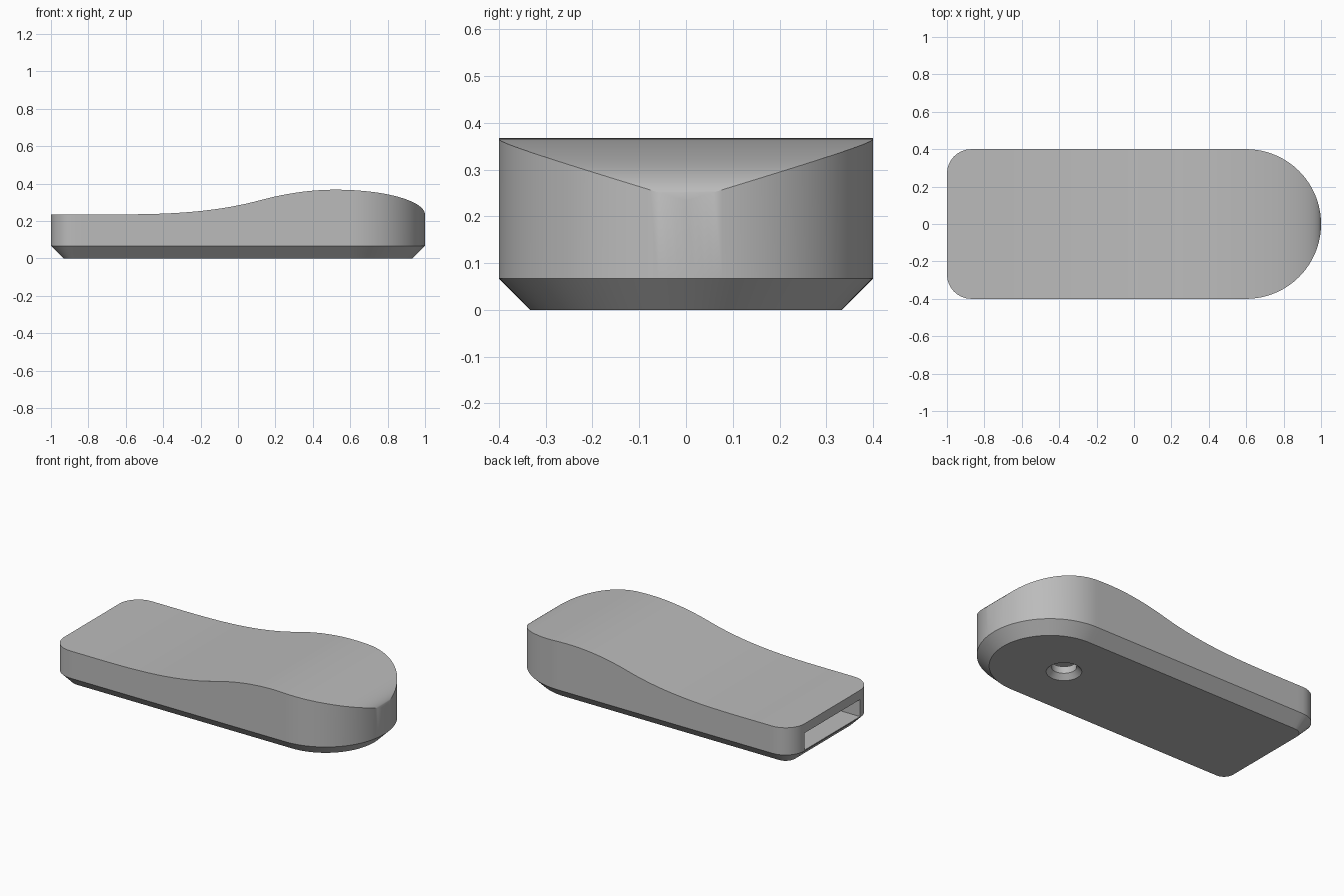
import bpy, bmesh
from math import cos, sin, pi, sqrt

cube = bpy.data.objects.get("Cube")
if cube:
    bpy.data.objects.remove(cube, do_unlink=True)

CHAMFER = 0.067
HALF_WIDTH = 0.4
CORNER = 0.13

grey = bpy.data.materials.new("light_grey")
grey.use_nodes = True
colour = (0.5, 0.5, 0.5, 1)
grey.diffuse_color = colour
grey.node_tree.nodes["Principled BSDF"].inputs["Base Color"].default_value = colour


def hermite(x, x0, z0, s0, x1, z1, s1):
    w = x1 - x0
    t = (x - x0) / w
    rise = t * t * (3 - 2 * t)
    return z0 + (z1 - z0) * rise + w * t * (1 - t) * (s0 * (1 - t) - s1 * t)


def top_height(x):
    """Flat grip, a gentle swell, then an elliptical nose."""
    if x < -0.8:
        return 0.235
    if x < 0.12:
        return hermite(x, -0.8, 0.235, 0, 0.12, 0.311, 0.27)
    if x < 0.52:
        return hermite(x, 0.12, 0.311, 0.27, 0.52, 0.367, 0)
    return 0.233 + 0.134 * sqrt(max(0, 1 - ((x - 0.52) / 0.48) ** 2))


# Half outline from the square end to the nose: centre x, centre y, radius, angle
stations = [(CORNER - 1, HALF_WIDTH - CORNER, CORNER, pi - i * pi / 16) for i in range(9)]
n = 48
stations += [(CORNER - 1 + (1.6 - CORNER) * i / n, 0, HALF_WIDTH, pi / 2) for i in range(1, n)]
stations += [(0.6, 0, HALF_WIDTH, pi / 2 - i * pi / 64) for i in range(33)]


def ring(bm, inset, height):
    """Closed symmetrical loop; height is a function of x."""
    half = []
    for cx, cy, r, a in stations:
        half.append((cx + (r - inset) * cos(a), cy + (r - inset) * sin(a)))
    half[-1] = (half[-1][0], 0)
    outline = half + [(x, -y) for x, y in reversed(half[:-1])]
    return [bm.verts.new((x, y, height(x))) for x, y in outline]


def finish(bm, name):
    bmesh.ops.recalc_face_normals(bm, faces=bm.faces)
    mesh = bpy.data.meshes.new(name)
    bm.to_mesh(mesh)
    bm.free()
    mesh.materials.append(grey)
    obj = bpy.data.objects.new(name, mesh)
    bpy.context.collection.objects.link(obj)
    return obj


# Body: chamfered base, upright wall and top curved along its length
bm = bmesh.new()
base = ring(bm, CHAMFER, lambda x: 0)
waist = ring(bm, 0, lambda x: CHAMFER)
crown = ring(bm, 0, top_height)
count = len(base)
bm.faces.new(base)
for low, high in ((base, waist), (waist, crown)):
    for i in range(count):
        j = (i + 1) % count
        bm.faces.new((low[i], low[j], high[j], high[i]))
for i in range(len(stations) - 1):
    strip = [crown[i], crown[i + 1], crown[-2 - i], crown[-1 - i]]
    bm.faces.new(list(dict.fromkeys(strip)))
body = finish(bm, "body")

# Pocket open at the square end
bm = bmesh.new()
bmesh.ops.create_cube(bm, size=1)
bmesh.ops.scale(bm, vec=(1.75, 0.54, 0.105), verts=bm.verts)
bmesh.ops.translate(bm, vec=(-0.225, 0, 0.125), verts=bm.verts)
pocket = finish(bm, "pocket_cutter")

# Countersunk hole in the base, opening into the pocket
bm = bmesh.new()
profile = ((0.107, -0.01), (0.07, 0.03), (0.07, 0.1))
sides = 40
loops = [[bm.verts.new((0.5 + r * cos(2 * pi * i / sides), r * sin(2 * pi * i / sides), z))
          for i in range(sides)] for r, z in profile]
bm.faces.new(loops[0])
bm.faces.new(loops[-1])
for low, high in zip(loops, loops[1:]):
    for i in range(sides):
        j = (i + 1) % sides
        bm.faces.new((low[i], low[j], high[j], high[i]))
hole = finish(bm, "hole_cutter")

bpy.ops.object.select_all(action="DESELECT")
body.select_set(True)
bpy.context.view_layer.objects.active = body
for cutter in (pocket, hole):
    cut = body.modifiers.new(cutter.name, "BOOLEAN")
    cut.operation = "DIFFERENCE"
    cut.solver = "EXACT"
    cut.object = cutter
    bpy.ops.object.modifier_apply(modifier=cut.name)
    bpy.data.objects.remove(cutter, do_unlink=True)

bpy.ops.object.shade_smooth_by_angle(angle=pi / 6)
